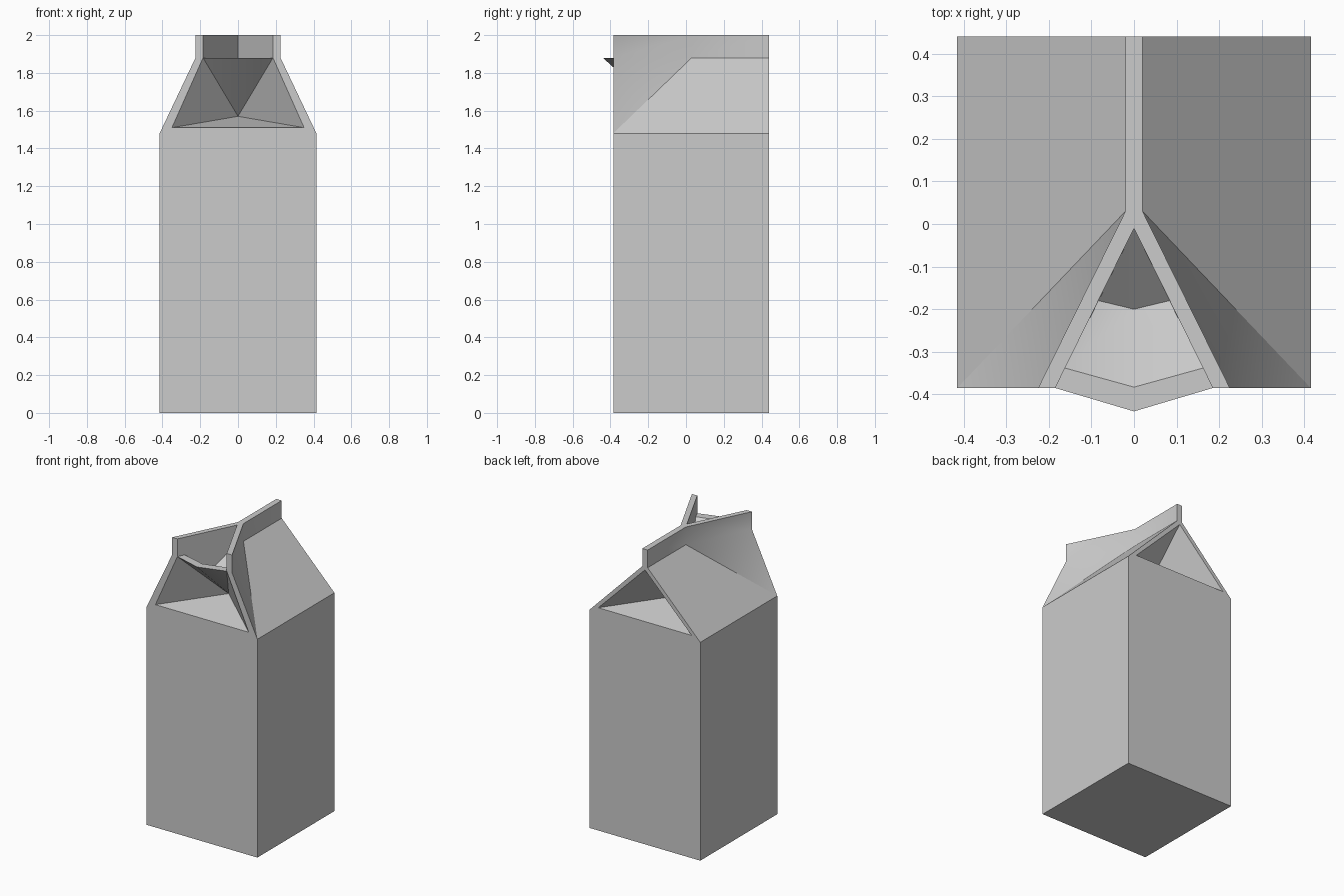
import bpy, bmesh
from math import radians

if "Cube" in bpy.data.objects:
    bpy.data.objects.remove(bpy.data.objects["Cube"])

W, YF, YB = 0.415, -0.385, 0.44           # half width, front, back
Z1, Z2, Z3 = 1.48, 1.88, 2.0              # shoulder, fin base, fin top

# named points of the right half; the left half is mirrored
P = dict(
    fb=(W, YF, 0), fb0=(0, YF, 0), bb=(W, YB, 0), bb0=(0, YB, 0),
    fs=(W, YF, Z1), bs=(W, YB, Z1),
    # fin, outer side
    fo=(0.225, YF, Z2), fot=(0.225, YF, Z3),
    mo=(0.02, 0.03, Z2), mot=(0.02, 0.03, Z3),
    bo=(0.02, YB, Z2), bot=(0.02, YB, Z3), bt0=(0, YB, Z3),
    # fin, inner side
    fi=(0.185, YF, Z2), fit=(0.185, YF, Z3),
    vt=(0, -0.01, Z3), v=(0, -0.01, Z2),
    # inset rims and folded-in tips
    fr=(0.35, YF, 1.51), fr0=(0, YF, 1.51), ftip=(0, -0.10, 1.57),
    br=(0.35, YB, 1.51), br0=(0, YB, 1.51), bpk=(0, YB, 1.86),
    btip=(0, 0.155, 1.57),
    # spout lip and pouring cavity
    lip=(0, -0.44, Z2), lin=(0, -0.383, Z2), lis=(0.163, -0.338, Z2),
    cs=(0.083, -0.18, 1.73), c0=(0, -0.20, 1.71),
)

FACES = [
    # box
    "fb0 fb bb bb0", "fb bb bs fs",
    "fb0 fb fs fr fr0", "bb0 bb bs br br0",
    # roof slopes
    "fs bs bo mo", "fs mo fo",
    # top fin
    "mo bo bot mot", "fo mo mot fot", "bt0 bot mot fot fit vt",
    "fi fo fot fit", "fit fi lis cs v vt",
    # front rim and folds
    "fs fo fi fr", "fi lip ftip", "fi fr ftip", "fr fr0 ftip",
    # spout lip and cavity
    "fi lip lin lis", "lis lin c0 cs", "v cs c0",
    # back rim and folds
    "bs bo bot bt0 bpk br", "br bpk btip", "br br0 btip",
]

bm = bmesh.new()
for side in (1, -1):
    verts = {k: bm.verts.new((side * x, y, z)) for k, (x, y, z) in P.items()}
    for f in FACES:
        bm.faces.new([verts[k] for k in f.split()])
bmesh.ops.remove_doubles(bm, verts=bm.verts[:], dist=1e-4)
bmesh.ops.dissolve_limit(bm, angle_limit=radians(0.5),
                         verts=bm.verts[:], edges=bm.edges[:])
bmesh.ops.recalc_face_normals(bm, faces=bm.faces[:])
mesh = bpy.data.meshes.new("carton")
bm.to_mesh(mesh)
bm.free()
carton = bpy.data.objects.new("carton", mesh)
bpy.context.collection.objects.link(carton)
bpy.context.view_layer.objects.active = carton
carton.select_set(True)
bpy.ops.object.shade_smooth_by_angle(angle=radians(30))
